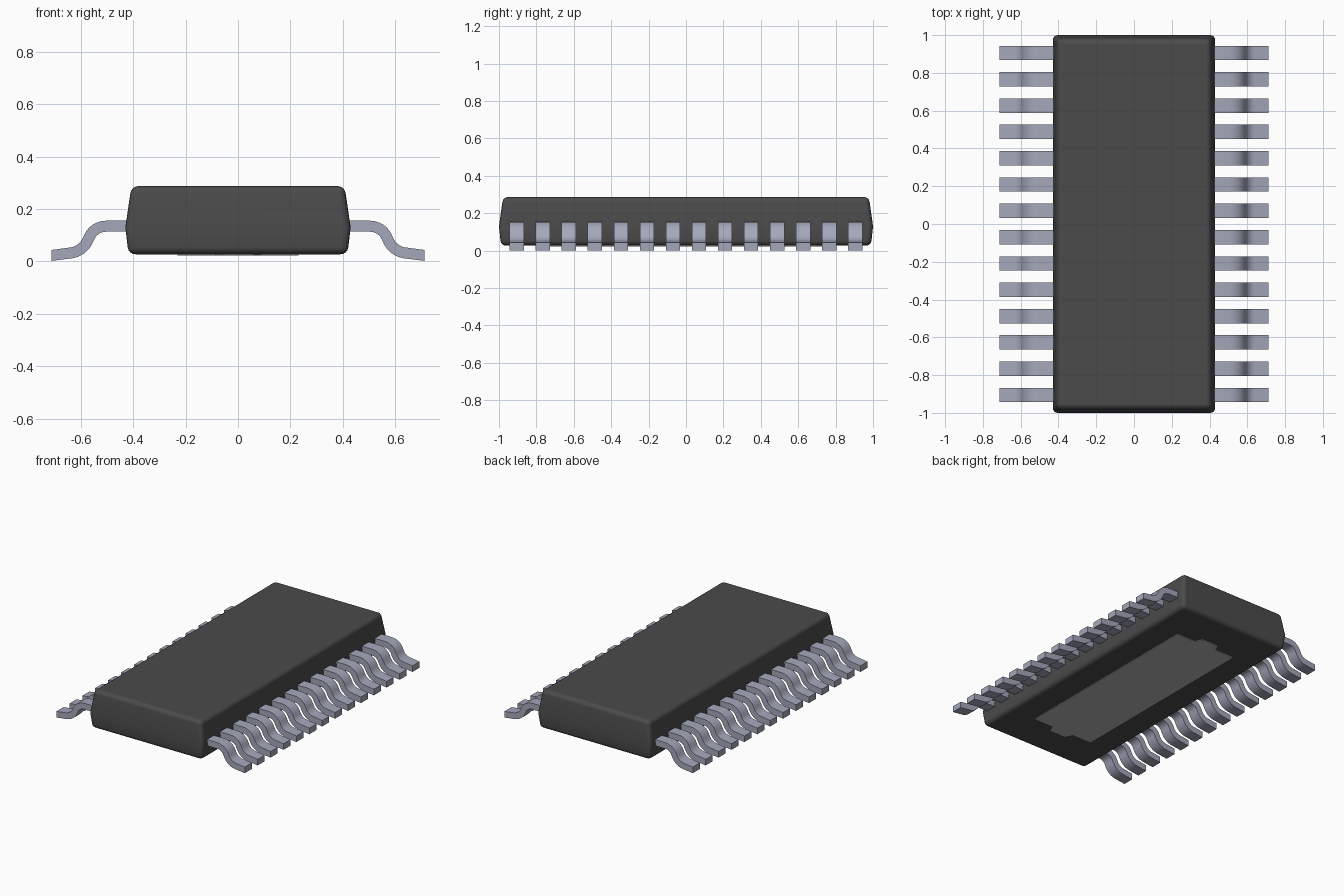
import bpy, bmesh, math
from mathutils import Vector

cube = bpy.data.objects.get("Cube")
if cube:
    bpy.data.objects.remove(cube, do_unlink=True)


def material(name, rgb):
    m = bpy.data.materials.new(name)
    m.use_nodes = True
    m.diffuse_color = (*rgb, 1)
    m.node_tree.nodes["Principled BSDF"].inputs["Base Color"].default_value = (*rgb, 1)
    return m


PLASTIC = material("dark plastic", (0.07, 0.07, 0.07))
METAL = material("blue grey metal", (0.37, 0.39, 0.49))
PAD = material("light grey metal", (0.46, 0.46, 0.46))


def link(name, mesh):
    ob = bpy.data.objects.new(name, mesh)
    bpy.context.collection.objects.link(ob)
    return ob


def to_mesh(bm, name, mat):
    bmesh.ops.recalc_face_normals(bm, faces=bm.faces[:])
    me = bpy.data.meshes.new(name)
    bm.to_mesh(me)
    bm.free()
    me.materials.append(mat)
    return me


def smooth(ob, angle):
    bpy.ops.object.select_all(action='DESELECT')
    ob.select_set(True)
    bpy.context.view_layer.objects.active = ob
    bpy.ops.object.shade_smooth_by_angle(angle=math.radians(angle))


def extrude(points, offset):
    """Solid from a closed outline of points, extruded along offset."""
    bm = bmesh.new()
    face = bm.faces.new([bm.verts.new(p) for p in points])
    ext = bmesh.ops.extrude_face_region(bm, geom=[face])
    bmesh.ops.translate(bm, vec=offset,
                        verts=[g for g in ext["geom"] if isinstance(g, bmesh.types.BMVert)])
    return bm


# Body: three stacked rectangles, widest at the mould parting line
MID_Z = 0.13
bm = bmesh.new()
rings = []
for hx, hy, z in ((0.418, 0.989, 0.027), (0.43, 1.0, MID_Z), (0.407, 0.978, 0.287)):
    rings.append([bm.verts.new((sx * hx, sy * hy, z))
                  for sx, sy in ((-1, -1), (1, -1), (1, 1), (-1, 1))])
for lo, hi in zip(rings, rings[1:]):
    for i in range(4):
        j = (i + 1) % 4
        bm.faces.new((lo[i], lo[j], hi[j], hi[i]))
bm.faces.new(rings[0][::-1])
bm.faces.new(rings[2])
# Round every edge but the parting line
edges = [e for e in bm.edges if any(abs(v.co.z - MID_Z) > 0.01 for v in e.verts)]
bmesh.ops.bevel(bm, geom=edges, offset=0.026, segments=4, profile=0.5, affect='EDGES')
body = link("body", to_mesh(bm, "body", PLASTIC))
smooth(body, 40)
body.modifiers.new("flat panels", 'WEIGHTED_NORMAL').keep_sharp = True

# Thermal pad: thin plate under the body with a tab at each end
half = [(0.23, 0.705), (0.085, 0.705), (0.06, 0.755), (-0.06, 0.755), (-0.085, 0.705), (-0.23, 0.705)]
outline = half + [(-x, -y) for x, y in half]
bm = extrude([(x, y, 0.0225) for x, y in outline], (0, 0, 0.007))
link("thermal_pad", to_mesh(bm, "thermal_pad", PAD))


# Leads: gull-wing strip with two rounded bends
def fillet(a, corner, b, tangent, steps=6):
    """Circular arc points replacing a corner of the path."""
    u, v = (a - corner).normalized(), (b - corner).normalized()
    half_angle = u.angle(v) / 2
    centre = corner + (u + v).normalized() * (tangent / math.cos(half_angle))
    p, q = corner + u * tangent - centre, corner + v * tangent - centre
    sweep = p.angle(q)
    return [centre + (p * math.sin((1 - t) * sweep) + q * math.sin(t * sweep)) / math.sin(sweep)
            for t in (i / steps for i in range(steps + 1))]


THICK, WIDTH, PITCH, COUNT = 0.042, 0.076, 0.1393, 14
start, bend_a, bend_b, toe = [Vector(p) for p in
                              ((0.38, 0.134), (0.55, 0.134), (0.592, 0.038), (0.711, 0.0225))]
path = [start, *fillet(start, bend_a, bend_b, 0.046),
        *fillet(bend_a, bend_b, toe, 0.046), toe]
upper, lower = [], []
for i, p in enumerate(path):
    d = (path[min(i + 1, len(path) - 1)] - path[max(i - 1, 0)]).normalized()
    n = Vector((-d.y, d.x)) * THICK / 2
    upper.append(p + n)
    lower.append(p - n)
# Toe is cut off vertically
upper[-1].x = lower[-1].x = 0.712
bm = extrude([(p.x, -WIDTH / 2, p.y) for p in upper + lower[::-1]], (0, WIDTH, 0))
lead_mesh = to_mesh(bm, "lead", METAL)

for side, turn in (("left", 0), ("right", math.pi)):
    for k in range(COUNT):
        lead = link(f"{side}_lead_{k + 1}", lead_mesh)
        lead.location.y = (k - (COUNT - 1) / 2) * PITCH
        lead.rotation_euler.z = turn
smooth(lead, 35)
